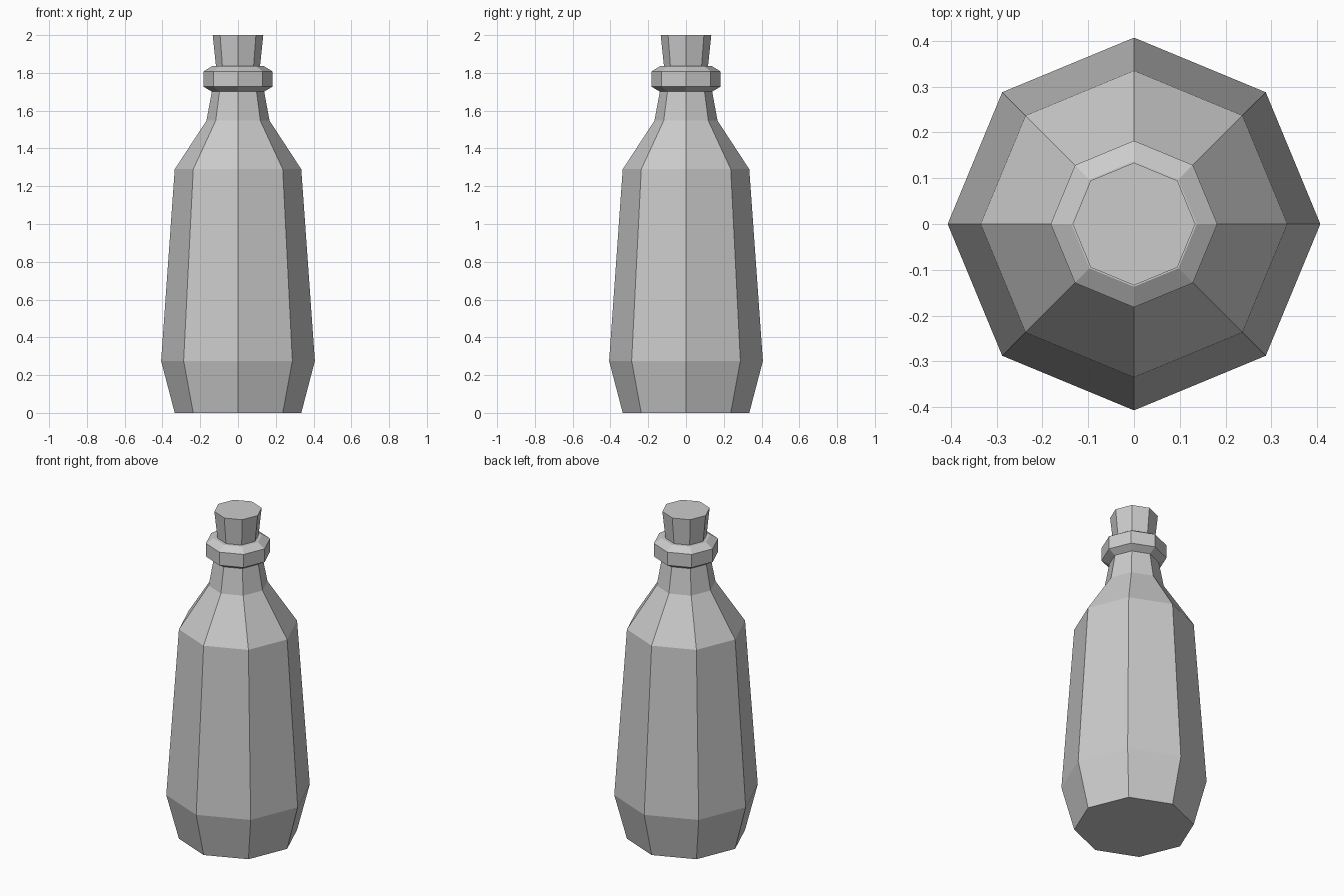
import bpy
import bmesh
from math import cos, sin, tau

SIDES = 8

cube = bpy.data.objects.get("Cube")
if cube:
    bpy.data.objects.remove(cube, do_unlink=True)

grey = bpy.data.materials.new("pale_grey")
grey.use_nodes = True
colour = (0.6, 0.6, 0.6, 1)
grey.diffuse_color = colour
grey.node_tree.nodes["Principled BSDF"].inputs["Base Color"].default_value = colour


def lathe(name, profile):
    """Flat-faced octagonal solid through (radius, height) rings, capped at both ends."""
    bm = bmesh.new()
    rings = [[bm.verts.new((r * cos(tau * i / SIDES), r * sin(tau * i / SIDES), z))
              for i in range(SIDES)] for r, z in profile]
    for low, high in zip(rings, rings[1:]):
        for i in range(SIDES):
            j = (i + 1) % SIDES
            bm.faces.new((low[i], low[j], high[j], high[i]))
    bm.faces.new(rings[0][::-1])
    bm.faces.new(rings[-1])
    mesh = bpy.data.meshes.new(name)
    bm.to_mesh(mesh)
    bm.free()
    mesh.materials.append(grey)
    obj = bpy.data.objects.new(name, mesh)
    bpy.context.collection.objects.link(obj)
    return obj


# Body with tapered foot, shoulder and neck
lathe("bottle_body", [(0.335, 0), (0.407, 0.275), (0.335, 1.29),
                      (0.167, 1.547), (0.137, 1.71)])

# Bevelled lip around the neck
lathe("neck_collar", [(0.137, 1.70), (0.182, 1.727), (0.182, 1.808), (0.137, 1.836)])

# Flared stopper
lathe("stopper", [(0.115, 1.82), (0.134, 2.0)])
